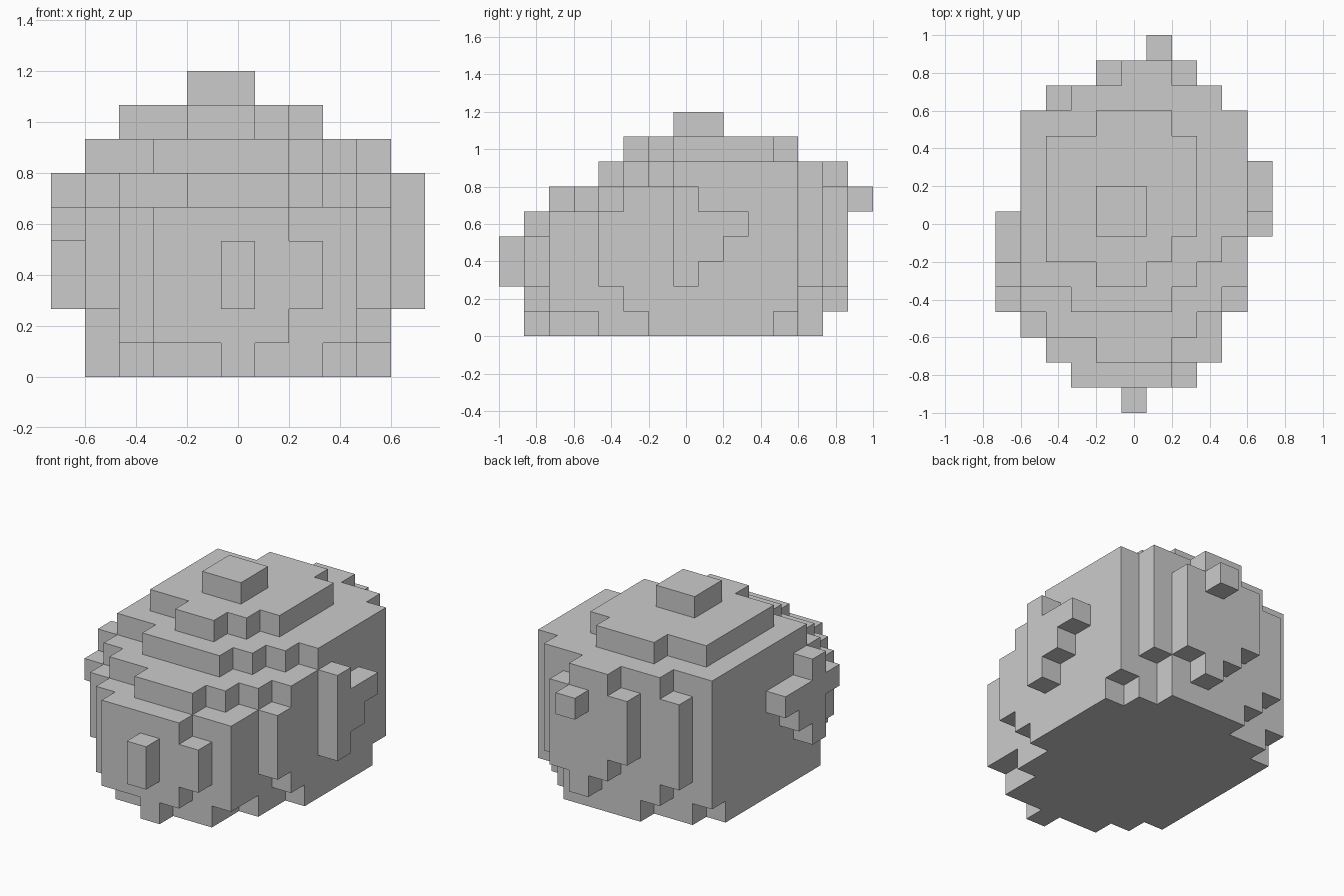
import bpy, bmesh, math
from mathutils import Vector

if "Cube" in bpy.data.objects:
    bpy.data.objects.remove(bpy.data.objects["Cube"])

# Block rock on a cube grid: 11 x 15 x 9 steps, 15 steps = 2 units
CELL = 2 / 15
ORIGIN = Vector((-5.5 * CELL, -1, 0))
parts = {}


def box(part, y, x0, x1, z0, z1, deep=1):
    """Fill a block of cubes, one step deep unless told otherwise."""
    parts.setdefault(part, set()).update(
        (x, y + d, z) for x in range(x0, x1) for d in range(deep) for z in range(z0, z1))


def terrace(part, z0, z1, y0, y1, left, left_step, right, right_step, lo=1, hi=10):
    """Slab whose front corners widen towards the back in regular steps."""
    for d in range(y1 - y0):
        x0 = max(lo, math.floor(left - left_step * d))
        x1 = min(hi, math.floor(right + right_step * d))
        box(part, y0 + d, x0, x1, z0, z1)


def bump(part, x, y):
    """Side bump: one column that swells backwards at mid height."""
    for z, length in enumerate((1, 2, 3, 1), 2):
        box(part, y, x, x + 1, z, z + 1, length)


# Stacked slabs from the ground up
terrace("base", 0, 1, 2, 11, 3, 1, 8, .5)
box("base", 11, 2, 9, 0, 1)
terrace("body", 1, 2, 2, 12, 2.5, .5, 9, .34)
terrace("body", 2, 5, 2, 12, 2, 1, 9, .5)
terrace("body", 5, 6, 2, 12, 4, 2, 7, 1)
terrace("upper_layer", 6, 7, 4, 12, 3, 2, 7, 1)
terrace("crown_layer", 7, 8, 5, 11, 4, 2, 6, 1, 2, 8)
box("crown_layer", 11, 4, 7, 7, 8)
box("top_block", 7, 4, 6, 8, 9, 2)

# Front bulge and nose
box("front_bulge", 1, 3, 7, 1, 5)
box("front_bulge", 1, 3, 8, 2, 4)
box("front_bulge", 1, 5, 6, 0, 1)
box("front_nose", 0, 5, 6, 2, 4)

# Back steps and knob
for span in ((4, 8, 0, 7), (3, 8, 1, 7), (2, 9, 2, 6), (3, 9, 2, 7)):
    box("back_slope", 12, *span)
for span in ((6, 7, 1, 6), (5, 8, 2, 6), (4, 8, 3, 6), (5, 7, 2, 7)):
    box("back_bulge", 13, *span)
box("back_knob", 14, 6, 7, 5, 6)

# Side bumps; the left one also has a cube in front
bump("right_bump", 10, 7)
bump("left_bump", 0, 5)
box("left_bump", 4, 0, 1, 4, 5, 4)


def build(name, cells, solid):
    """Skin the cells, leaving out every face hidden against another cube."""
    bm = bmesh.new()
    verts = {}

    def vert(p):
        if p not in verts:
            verts[p] = bm.verts.new(ORIGIN + Vector(p) * CELL)
        return verts[p]

    for c in sorted(cells):
        for axis in range(3):
            for side in (0, 1):
                n = list(c)
                n[axis] += 2 * side - 1
                if tuple(n) in solid:
                    continue
                corners = []
                for u, v in ((0, 0), (1, 0), (1, 1), (0, 1)):
                    p = list(c)
                    p[axis] += side
                    p[(axis + 1) % 3] += u
                    p[(axis + 2) % 3] += v
                    corners.append(vert(tuple(p)))
                bm.faces.new(corners if side else corners[::-1])
    # Merge flat neighbouring squares into clean large faces
    bmesh.ops.dissolve_limit(bm, angle_limit=math.radians(1),
                             verts=bm.verts[:], edges=bm.edges[:])
    mesh = bpy.data.meshes.new(name)
    bm.to_mesh(mesh)
    bm.free()
    bpy.context.collection.objects.link(bpy.data.objects.new(name, mesh))


solid = set().union(*parts.values())
for name, cells in parts.items():
    build(name, cells, solid)
